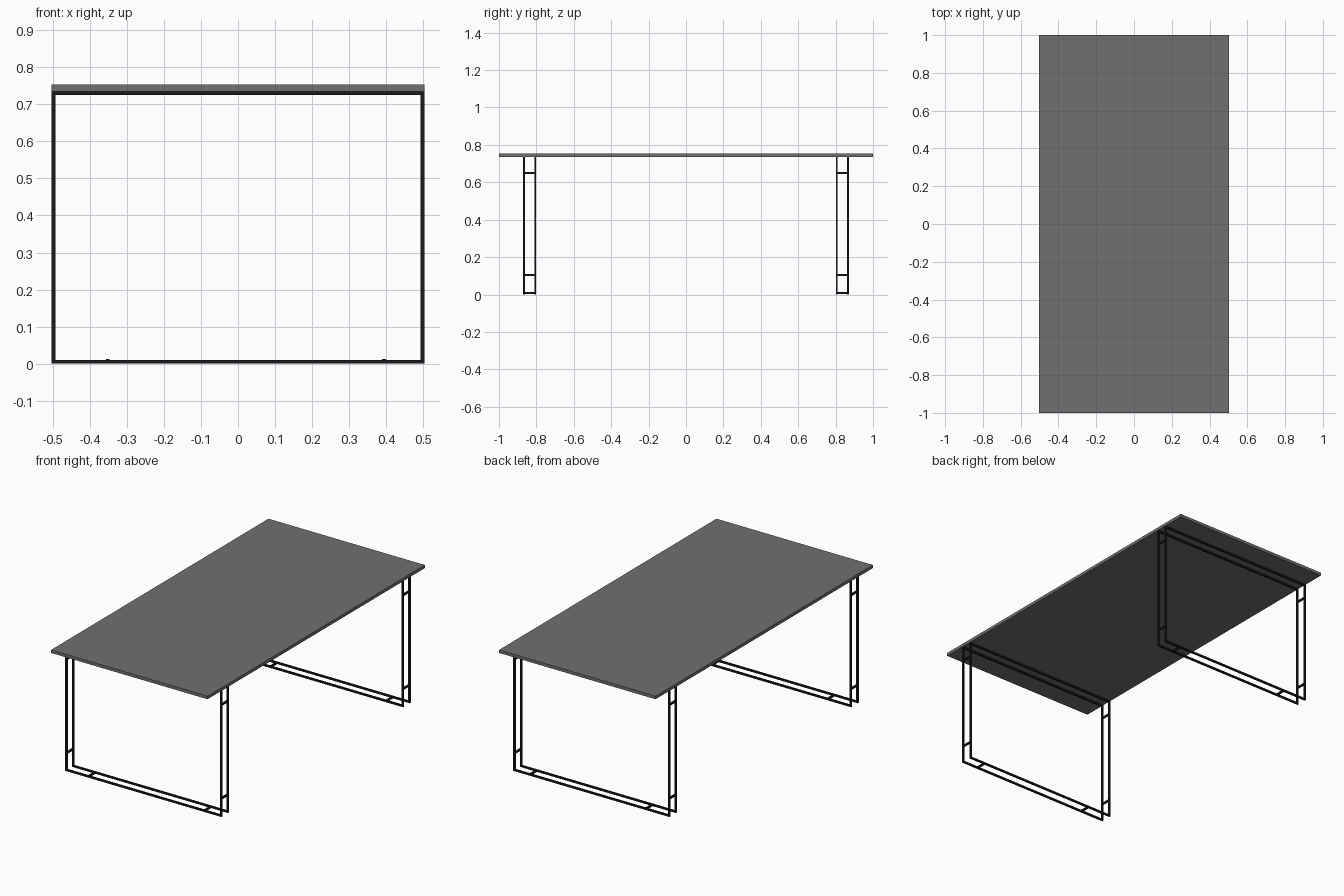
import bpy, bmesh
from mathutils import Matrix, Vector

if "Cube" in bpy.data.objects:
    bpy.data.objects.remove(bpy.data.objects["Cube"])

# Main sizes
HX, TOP, UNDER, T = 0.504, 0.753, 0.735, 0.01
INNER_Y, OUTER_Y = 0.806, 0.867


def material(name, shade):
    m = bpy.data.materials.new(name)
    m.diffuse_color = (shade, shade, shade, 1)
    m.use_nodes = True
    m.node_tree.nodes["Principled BSDF"].inputs["Base Color"].default_value = m.diffuse_color
    return m


def add_box(bm, lo, hi):
    lo, hi = Vector(lo), Vector(hi)
    bmesh.ops.create_cube(bm, size=1, matrix=Matrix.Translation((lo + hi) / 2)
                          @ Matrix.Diagonal((*(hi - lo), 1)))


def finish(name, bm, mat):
    me = bpy.data.meshes.new(name)
    bm.to_mesh(me)
    bm.free()
    me.materials.append(mat)
    ob = bpy.data.objects.new(name, me)
    bpy.context.collection.objects.link(ob)
    return ob


grey = material("grey_board", 0.16)
black = material("black_metal", 0.01)

# Table top
bm = bmesh.new()
add_box(bm, (-HX, -1, UNDER), (HX, 1, TOP))
finish("table_top", bm, grey)


# Rectangular hoop of square bar: mitred outer and inner loops bridged all round
def add_hoop(bm, y):
    rings = []
    for inset, yy in ((0, y - T / 2), (0, y + T / 2), (T, y + T / 2), (T, y - T / 2)):
        x, z0, z1 = HX - inset - 0.001, inset, UNDER - inset
        rings.append([bm.verts.new((px, yy, pz)) for px, pz in
                      ((-x, z0), (x, z0), (x, z1), (-x, z1))])
    for i in range(4):
        a, b = rings[i], rings[(i + 1) % 4]
        for j in range(4):
            k = (j + 1) % 4
            bm.faces.new((a[j], a[k], b[k], b[j]))


# Two double-hoop leg frames joined by short spacers
for side, label in ((-1, "front"), (1, "back")):
    bm = bmesh.new()
    for y in (INNER_Y, OUTER_Y):
        add_hoop(bm, side * y)
    bmesh.ops.recalc_face_normals(bm, faces=bm.faces)
    finish(label + "_leg_frame", bm, black)

    bm = bmesh.new()
    y0, y1 = sorted((side * INNER_Y, side * OUTER_Y))
    leg_x = HX - 0.001 - T / 2
    spots = [(x, z) for x in (-leg_x, leg_x) for z in (0.104, 0.65)]
    spots += [(-0.352, 0.008), (0.394, 0.008)]
    for x, z in spots:
        add_box(bm, (x - 0.005, y0, z - 0.005), (x + 0.005, y1, z + 0.005))
    finish(label + "_frame_spacers", bm, black)
